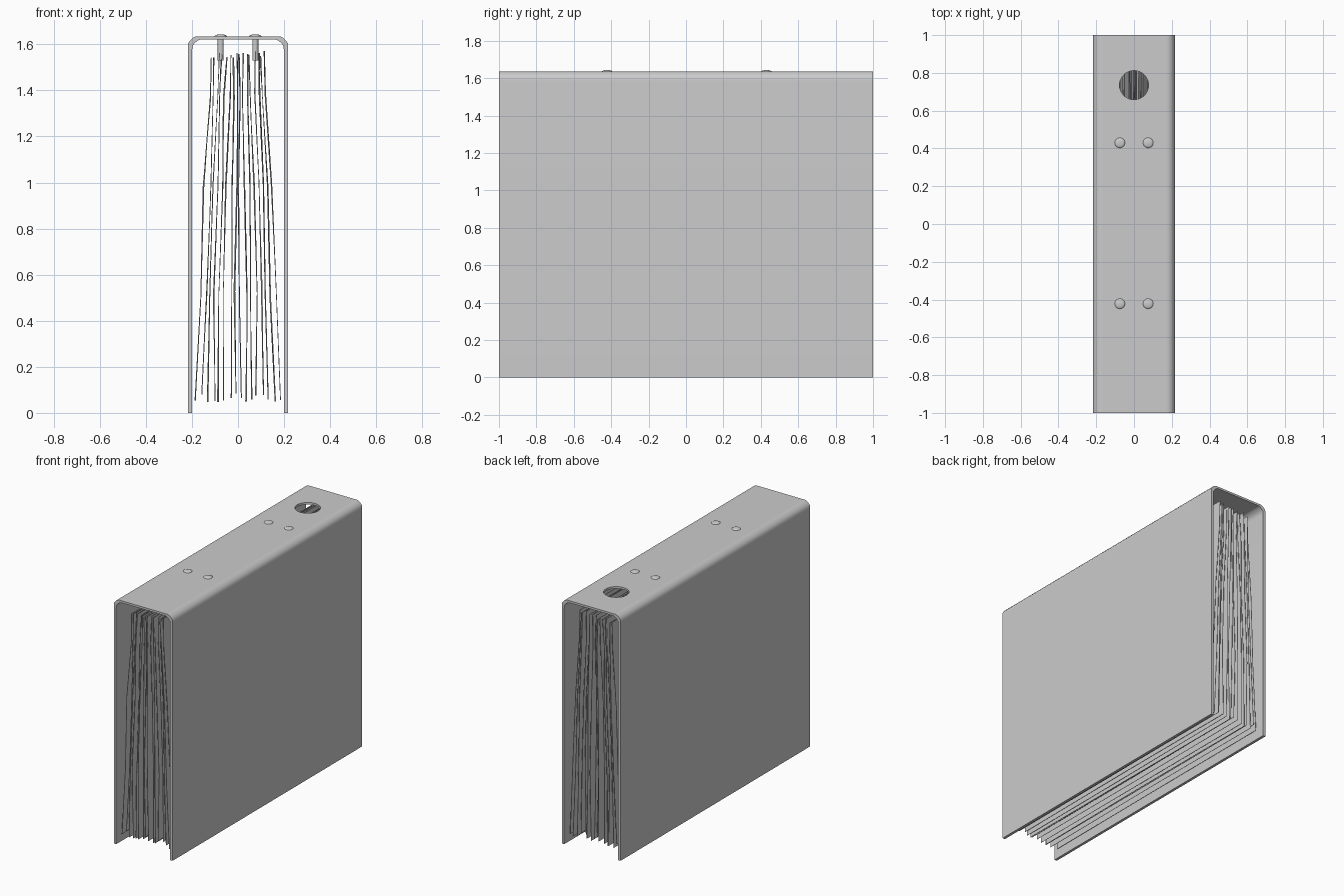
import bpy, bmesh, math, random
from mathutils import Matrix

random.seed(4)
cube = bpy.data.objects.get("Cube")
if cube:
    bpy.data.objects.remove(cube, do_unlink=True)

GREY = (0.6, 0.6, 0.6, 1)
grey = bpy.data.materials.new("binder_grey")
grey.use_nodes = True
grey.diffuse_color = GREY
grey.node_tree.nodes["Principled BSDF"].inputs["Base Color"].default_value = GREY


def finish(bm, name):
    """Turn a bmesh into a grey object in the scene."""
    bmesh.ops.recalc_face_normals(bm, faces=bm.faces)
    mesh = bpy.data.meshes.new(name)
    bm.to_mesh(mesh)
    bm.free()
    obj = bpy.data.objects.new(name, mesh)
    mesh.materials.append(grey)
    bpy.context.collection.objects.link(obj)
    return obj


def activate(obj):
    bpy.ops.object.select_all(action='DESELECT')
    obj.select_set(True)
    bpy.context.view_layer.objects.active = obj


def smooth(obj, angle=50):
    activate(obj)
    bpy.ops.object.shade_smooth_by_angle(angle=math.radians(angle))


def cylinder(name, radius, bottom, top, x, y, sides):
    bm = bmesh.new()
    bmesh.ops.create_cone(bm, cap_ends=True, segments=sides, radius1=radius, radius2=radius,
                          depth=top - bottom,
                          matrix=Matrix.Translation((x, y, (bottom + top) / 2)))
    return finish(bm, name)


# Folded cover: half a profile mirrored into an arch, extruded front to back
HALF = [(0.217, 0), (0.217, 1.585), (0.216, 1.605), (0.207, 1.618),
        (0.194, 1.63), (0.18, 1.635), (0.165, 1.635)]
inner_half = [(x - 0.018, max(z - 0.014, 0)) for x, z in HALF]


def arch(half):
    return half + [(-x, z) for x, z in reversed(half)]


bm = bmesh.new()
ring = arch(HALF) + arch(inner_half)[::-1]
end = bm.faces.new([bm.verts.new((x, -1, z)) for x, z in ring])
side = bmesh.ops.extrude_face_region(bm, geom=[end])["geom"]
bmesh.ops.translate(bm, vec=(0, 2, 0),
                    verts=[v for v in side if isinstance(v, bmesh.types.BMVert)])
cover = finish(bm, "cover")

# Finger hole through the spine
cutter = cylinder("finger_hole_cutter", 0.077, 1.5, 1.75, 0, 0.735, 32)
cutter.hide_render = True
cut = cover.modifiers.new("finger_hole", 'BOOLEAN')
cut.operation = 'DIFFERENCE'
cut.solver = 'EXACT'
cut.object = cutter
activate(cover)
bpy.ops.object.modifier_apply(modifier=cut.name)
bpy.data.objects.remove(cutter, do_unlink=True)
smooth(cover)

# Four domed rivets with pins reaching into the paper
for x in (-0.075, 0.075):
    for y in (-0.422, 0.43):
        smooth(cylinder("rivet_pin", 0.013, 1.53, 1.63, x, y, 16))
        bm = bmesh.new()
        place = Matrix.Translation((x, y, 1.635)) @ Matrix.Diagonal((1, 1, 0.3, 1))
        bmesh.ops.create_uvsphere(bm, u_segments=24, v_segments=10, radius=0.027, matrix=place)
        smooth(finish(bm, "rivet_head"))

# Loose sheets, pinched at the top and fanning out below, each a little creased
SHEETS = 16
LEVELS = [(0, 0.18), (0.3, 0.165), (0.62, 0.145), (0.88, 0.125), (1, 0.115)]
for i in range(SHEETS):
    spread = 2 * i / (SHEETS - 1) - 1
    bottom = random.uniform(0.045, 0.085)
    top = random.uniform(1.54, 1.575)
    front = random.uniform(-0.965, -0.945)
    back = random.uniform(0.945, 0.965)
    bm = bmesh.new()
    rows = []
    for t, width in LEVELS:
        x = spread * width + random.uniform(-0.008, 0.008)
        z = bottom + t * (top - bottom)
        rows.append([bm.verts.new((x + random.uniform(-0.003, 0.003), y, z))
                     for y in (front, (front + back) / 2, back)])
    for low, high in zip(rows, rows[1:]):
        for a in range(2):
            bm.faces.new((low[a], low[a + 1], high[a + 1], high[a]))
    sheet = finish(bm, "paper_sheet")
    thick = sheet.modifiers.new("thickness", 'SOLIDIFY')
    thick.thickness = 0.002
    thick.offset = 0
